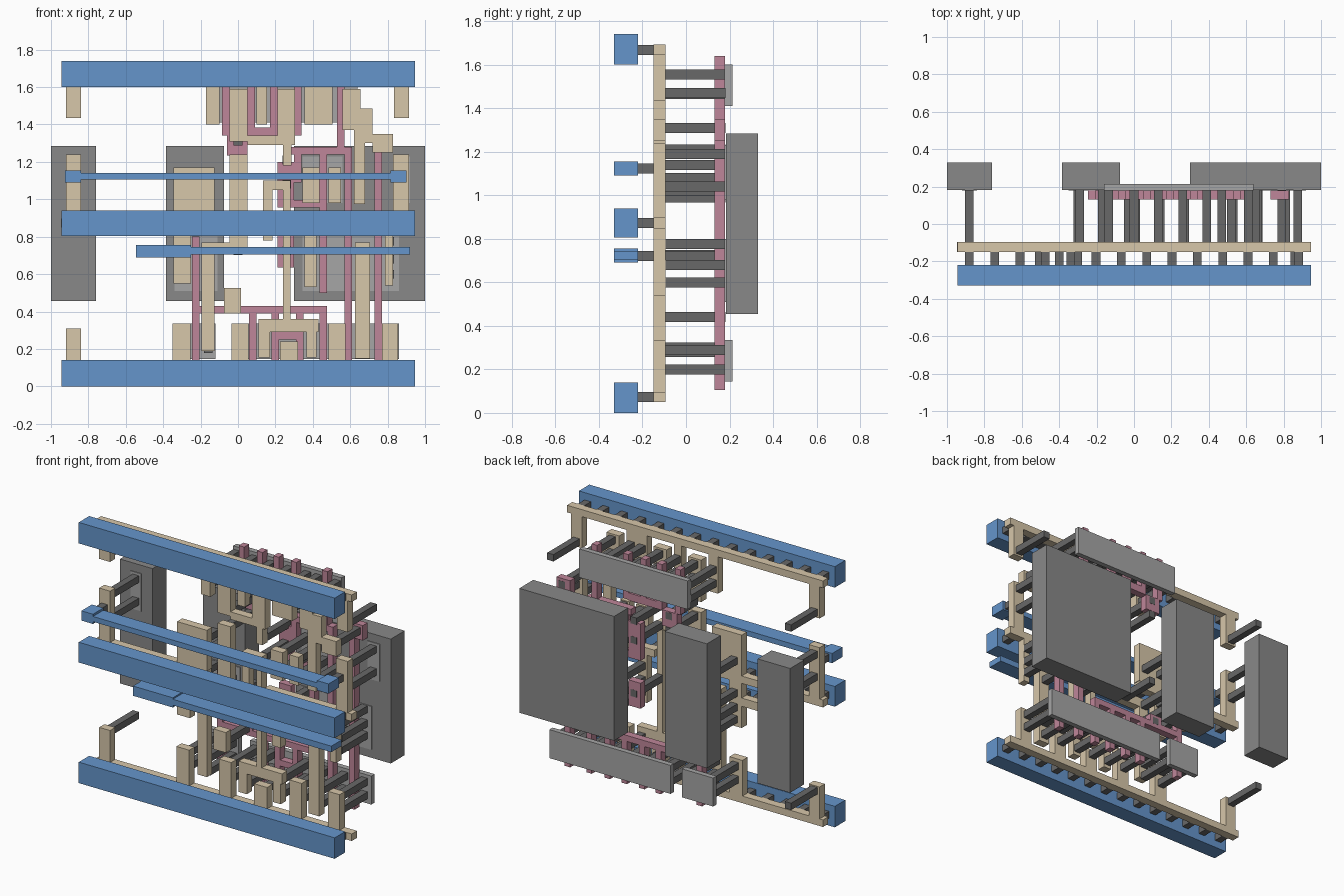
import bpy, bmesh
from mathutils import Matrix, Vector

def material(name, rgb):
    m = bpy.data.materials.new(name)
    m.diffuse_color = (*rgb, 1)
    return m

BLUE = material("blue", (0.13, 0.30, 0.60))
TAN = material("tan", (0.68, 0.57, 0.40))
PINK = material("pink", (0.52, 0.24, 0.32))
DARK = material("dark_grey", (0.14, 0.14, 0.14))
MID = material("mid_grey", (0.25, 0.25, 0.25))
LIGHT = material("light_grey", (0.38, 0.38, 0.38))

def layer(name, y0, y1, rects, mat):
    """One flat layer: every rectangle (x0, x1, z0, z1) is extruded from y0 to y1."""
    bm = bmesh.new()
    for x0, x1, z0, z1 in rects:
        c = Vector(((x0 + x1) / 2, (y0 + y1) / 2, (z0 + z1) / 2))
        s = Matrix.Diagonal((x1 - x0, y1 - y0, z1 - z0, 1))
        bmesh.ops.create_cube(bm, size=1, matrix=Matrix.Translation(c) @ s)
    me = bpy.data.meshes.new(name)
    bm.to_mesh(me)
    bm.free()
    me.materials.append(mat)
    ob = bpy.data.objects.new(name, me)
    bpy.context.collection.objects.link(ob)
    return ob

def pegs(points, w=0.046):
    return [(x - w/2, x + w/2, z - w/2, z + w/2) for x, z in points]

# Front blue rails
for n, z0, z1 in (("bottom", 0, .14), ("middle", .805, .94), ("top", 1.60, 1.74)):
    layer(n + "_rail", -.33, -.22, [(-.945, .945, z0, z1)], BLUE)
layer("upper_thin_rail", -.33, -.22,
      [(-.84, .815, 1.105, 1.14), (-.925, -.84, 1.09, 1.155), (.815, .90, 1.09, 1.155)], BLUE)
layer("lower_thin_rail", -.33, -.22,
      [(-.25, .92, .705, .745), (-.545, -.25, .69, .755)], BLUE)

# Short pegs between blue rails and tan layer
xs = [.0677 * k for k in range(-13, 14, 2)]
for n, z in (("bottom", .073), ("middle", .872), ("top", 1.668)):
    row = [x for x in xs if z != .872 or x < -.12 or x > .30]
    layer(n + "_rail_pegs", -.22, -.15, pegs([(x, z) for x in row]), DARK)
layer("thin_rail_pegs", -.22, -.15,
      pegs([(-.88, 1.122), (.86, 1.122), (-.505, .72), (-.40, .72), (-.30, .72)]), DARK)

# Tan layer
layer("tan_backing_rails", -.15, -.095,
      [(-.945, .945, .05, .097), (-.945, .945, 1.645, 1.692),
       (-.945, -.13, .848, .897), (.30, .945, .848, .897)], TAN)
layer("tan_upper_tracks", -.15, -.095, [
    (-.92, -.84, 1.435, 1.645), (.835, .915, 1.435, 1.645),
    (-.17, -.10, 1.40, 1.645), (.10, .155, 1.40, 1.645), (.355, .505, 1.40, 1.645),
    (-.045, .05, 1.31, 1.59), (.05, .21, 1.29, 1.34), (.21, .305, 1.29, 1.59),
    (.24, .285, 1.18, 1.29),
    (.56, .655, 1.37, 1.59), (.655, .72, 1.37, 1.485),
    (.62, .72, 1.30, 1.37), (.72, .83, 1.25, 1.35), (.62, .68, .975, 1.30)], TAN)
layer("tan_middle_tracks", -.15, -.095, [
    (-.92, -.84, .897, 1.24), (.83, .915, .897, 1.24),
    (-.345, -.125, .897, 1.17), (-.345, -.25, .55, .848),
    (-.545, -.345, .695, .75), (-.195, -.125, .19, .77),
    (-.125, -.045, .705, .77), (-.045, .05, .705, 1.24),
    (.135, .185, .78, 1.10), (.185, .24, 1.05, 1.10), (.24, .28, .36, 1.10),
    (.345, .435, .98, 1.17), (.485, .55, .98, 1.17), (.355, .42, .53, .848),
    (.625, .705, .15, .77), (.785, .83, .54, .848)], TAN)
layer("tan_lower_tracks", -.15, -.095, [
    (-.92, -.84, .097, .31), (-.35, -.255, .097, .335), (-.075, .015, .39, .525),
    (-.035, .055, .097, .335), (.11, .43, .29, .36), (.11, .17, .155, .29),
    (.365, .42, .155, .29), (.225, .32, .097, .24), (.485, .575, .097, .335),
    (.77, .855, .097, .335)], TAN)

# Pink layer
layer("pink_upper_tracks", .13, .18, [
    (-.085, -.045, 1.34, 1.64), (-.06, .05, 1.235, 1.34),
    (.05, .09, 1.335, 1.64), (.09, .17, 1.335, 1.385),
    (.17, .21, 1.335, 1.64), (.30, .34, 1.34, 1.64),
    (.21, .30, 1.335, 1.385), (.53, .57, 1.28, 1.64)], PINK)
layer("pink_middle_tracks", .13, .18, [
    (.28, .61, 1.24, 1.28), (.21, .30, .955, 1.20), (.30, .34, 1.09, 1.24),
    (.21, .30, .635, .805), (.30, .435, .955, .995), (.435, .475, .50, 1.24),
    (.57, .61, .105, 1.24), (.73, .77, .105, 1.35), (.77, .83, 1.25, 1.35)], PINK)
layer("pink_lower_tracks", .13, .18, [
    (-.245, -.205, .105, .80), (-.205, .475, .39, .43), (-.075, .015, .43, .48),
    (.06, .10, .105, .39), (.18, .22, .105, .39), (.31, .35, .105, .39),
    (.22, .31, .25, .29), (.435, .475, .105, .39)], PINK)

# Long pegs joining the tan layer to the parts behind
layer("upper_pegs", -.095, .181, pegs(
    [(x, z) for x in (-.135, 0, .13, .26, .39, .47, .61) for z in (1.465, 1.555)]
    + [(-.88, 1.47), (.875, 1.47), (0, 1.31), (.79, 1.31)]), DARK)
layer("middle_pegs", -.095, .181, pegs(
    [(s, z) for s in (-.88, .875) for z in (1.04, 1.19)]
    + [(x, z) for x in (-.29, .39, .81) for z in (.60, .68, .775)]
    + [(.66, .60), (.66, .72), (-.16, .60), (-.16, .72)]
    + [(x, z) for x in (.39, .52) for z in (1.02, 1.14)]
    + [(-.29, .99), (-.17, .99), (0, 1.21), (0, .725), (.26, 1.21), (.26, 1.08),
       (.26, .725), (.65, 1.02)]), DARK)
layer("lower_pegs", -.095, .181, pegs(
    [(x, z) for x in (-.30, -.16, .01, .53, .665, .81) for z in (.20, .29)]
    + [(.14, .20), (.14, .30), (.39, .20), (.39, .30), (.27, .20),
       (-.88, .28), (-.03, .44)]), DARK)

# Thin light plates
layer("upper_thin_plate", .178, .213, [(-.16, .64, 1.41, 1.60)], LIGHT)
layer("lower_thin_plates", .178, .213,
      [(-.035, .86, .145, .335), (-.35, -.12, .145, .335)], LIGHT)
layer("inset_plates", .178, .213,
      [(-.34, -.11, .51, .80), (.345, .86, .51, .80), (.345, .56, .98, 1.23),
       (-.92, -.84, .98, 1.23), (.83, .92, .98, 1.23)], LIGHT)

# Thick back blocks
for n, x0, x1 in (("left", -1, -.76), ("centre", -.385, -.075), ("right", .30, 1)):
    layer(n + "_back_block", .183, .33, [(x0, x1, .455, 1.285)], MID)
